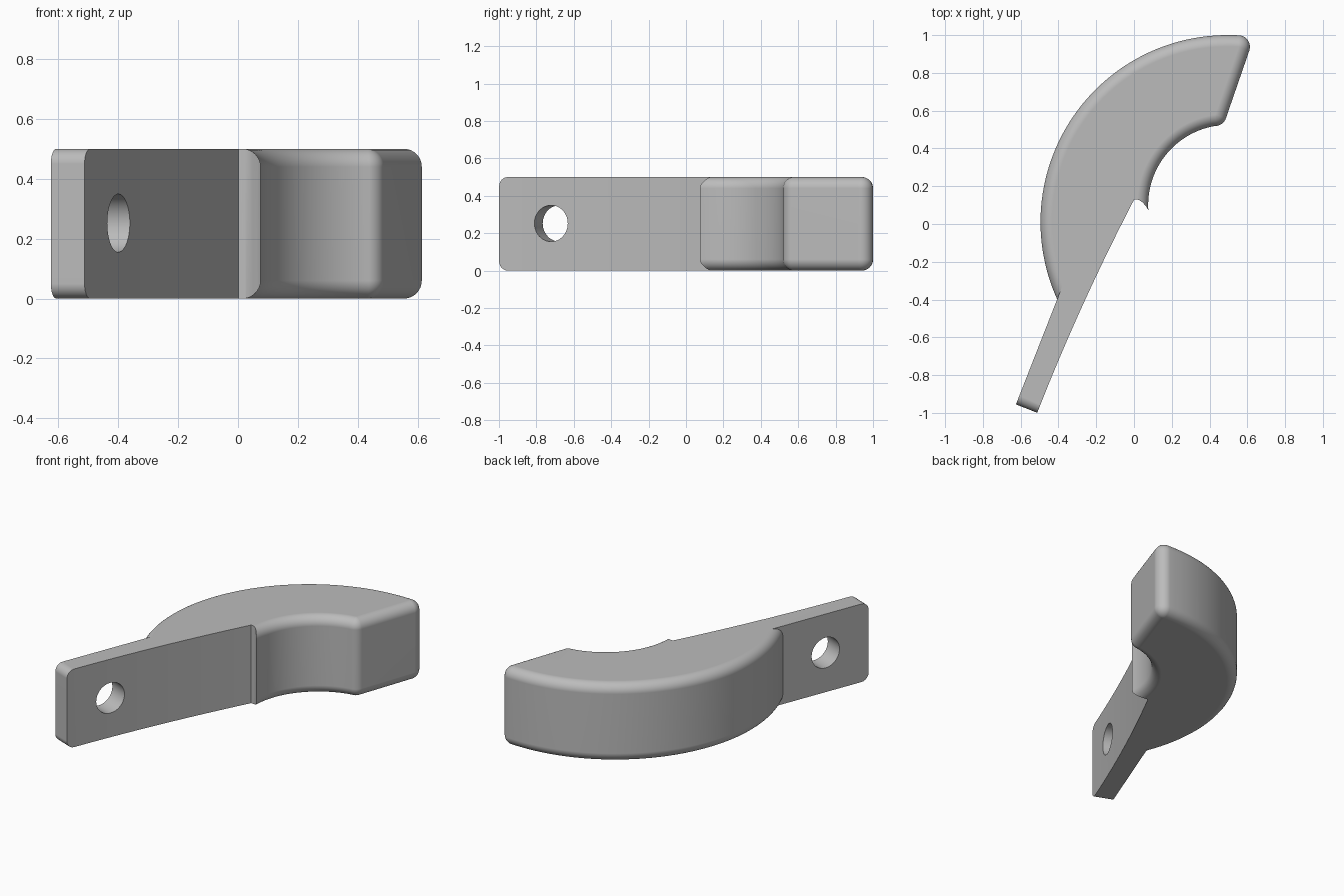
import bpy, bmesh
from math import sin, cos, pi, radians, atan2
from mathutils import Vector, Matrix
from mathutils.geometry import intersect_line_sphere_2d

if "Cube" in bpy.data.objects:
    bpy.data.objects.remove(bpy.data.objects["Cube"])

H = 0.5           # height of the part
F = 0.06          # edge rounding
OUTER, R_OUT = Vector((0.495, 0.01)), 0.99
INNER, R_IN = Vector((0.5, 0.1)), 0.425
END_POINT = Vector((0.616, 0.937))
END_DIR = Vector((0.327, 0.945)).normalized()
END_NORMAL = Vector((END_DIR.y, -END_DIR.x))
TAIL = Vector((-0.625, -0.955))
U = Vector((0.365, 0.931)).normalized()
W = Vector((U.y, -U.x))

grey = bpy.data.materials.new("plain_grey")
grey.use_nodes = True
grey.diffuse_color = (0.5, 0.5, 0.5, 1)
grey.node_tree.nodes["Principled BSDF"].inputs["Base Color"].default_value = (0.5, 0.5, 0.5, 1)


def loft(name, rings, matrix=Matrix()):
    """Closed solid through rings of 3D points."""
    bm = bmesh.new()
    loops = [[bm.verts.new(p) for p in ring] for ring in rings]
    n = len(loops[0])
    for a, b in zip(loops, loops[1:]):
        for i in range(n):
            j = (i + 1) % n
            bm.faces.new((a[i], a[j], b[j], b[i]))
    bm.faces.new(loops[0])
    bm.faces.new(loops[-1])
    bm.transform(matrix)
    bmesh.ops.recalc_face_normals(bm, faces=bm.faces)
    mesh = bpy.data.meshes.new(name)
    bm.to_mesh(mesh)
    bm.free()
    mesh.materials.append(grey)
    obj = bpy.data.objects.new(name, mesh)
    bpy.context.collection.objects.link(obj)
    return obj


def prism(name, points, low, high, matrix=Matrix()):
    return loft(name, [[(p[0], p[1], z) for p in points] for z in (low, high)], matrix)


def arc(center, radius, start, end, steps):
    return [center + radius * Vector((cos(a), sin(a)))
            for a in (start + (end - start) * i / steps for i in range(steps + 1))]


def angle(v):
    return atan2(v.y, v.x)


def corner(center, radius):
    """Centre of the rounding between the end face and a round wall."""
    a = END_POINT - END_NORMAL * F
    hits = intersect_line_sphere_2d(a, a + END_DIR, center, radius, False)
    return max(hits, key=lambda p: p.y)


C_OUT, C_IN = corner(OUTER, R_OUT - F), corner(INNER, R_IN + F)


def outline(d):
    """Block outline shrunk by d."""
    r, side = F - d + 0.001, angle(END_NORMAL)
    a_out, a_in = angle(C_OUT - OUTER), angle(C_IN - INNER)
    return (arc(OUTER, R_OUT - d, radians(225), a_out, 72)[:-1]
            + arc(C_OUT, r, a_out, side, 8)
            + arc(C_IN, r, side, a_in - pi, 8)
            + arc(INNER, R_IN + d, a_in, radians(215), 48)[1:])


# Curved block with rounded rims
steps = [i * pi / 16 for i in range(9)]
levels = [(F * (1 - sin(a)), F * (1 - cos(a))) for a in steps]
levels += [(d, H - z) for d, z in reversed(levels)]
clamp = loft("clamp_half", [[(p.x, p.y, z) for p in outline(d)] for d, z in levels])

# Flat tab with rounded end corners
frame = Matrix(((U.x, 0, W.x, TAIL.x), (U.y, 0, W.y, TAIL.y), (0, 1, 0, 0), (0, 0, 0, 1)))
r = 0.05
profile = (arc(Vector((r, H - r)), r, pi / 2, pi, 6)
           + arc(Vector((r, r)), r, pi, 1.5 * pi, 6) + [(1.05, 0), (1.05, H)])
tab = prism("tab", profile, 0, 0.25, frame)

# Cutter for the bowed mating face and the pointed lip
us = [-0.2 + 1.44 * i / 24 for i in range(25)]
mating = [TAIL + U * u + W * (0.121 + 0.066 * (u / 1.24) ** 2) for u in us]
lip = [(0.025, 0.128), (0.045, 0.115), (0.065, 0.092), (0.085, 0.058)]
face_cutter = prism("face_cutter", mating + lip + [(0.3, -0.3), (0, -1.3)], -0.2, H + 0.2)

# Bolt hole
hole_cutter = prism("hole_cutter", arc(Vector((0.3, 0.252)), 0.097, 0, 2 * pi, 48)[:-1], -0.2, 0.4, frame)

bpy.context.view_layer.objects.active = clamp
for tool, action in ((tab, 'UNION'), (face_cutter, 'DIFFERENCE'), (hole_cutter, 'DIFFERENCE')):
    mod = clamp.modifiers.new(tool.name, 'BOOLEAN')
    mod.object, mod.operation, mod.solver = tool, action, 'EXACT'
    bpy.ops.object.modifier_apply(modifier=mod.name)
    bpy.data.objects.remove(tool)

bpy.ops.object.select_all(action='DESELECT')
clamp.select_set(True)
bpy.ops.object.shade_smooth_by_angle(angle=radians(30))
weighted = clamp.modifiers.new("clean_shading", 'WEIGHTED_NORMAL')
weighted.keep_sharp = True
